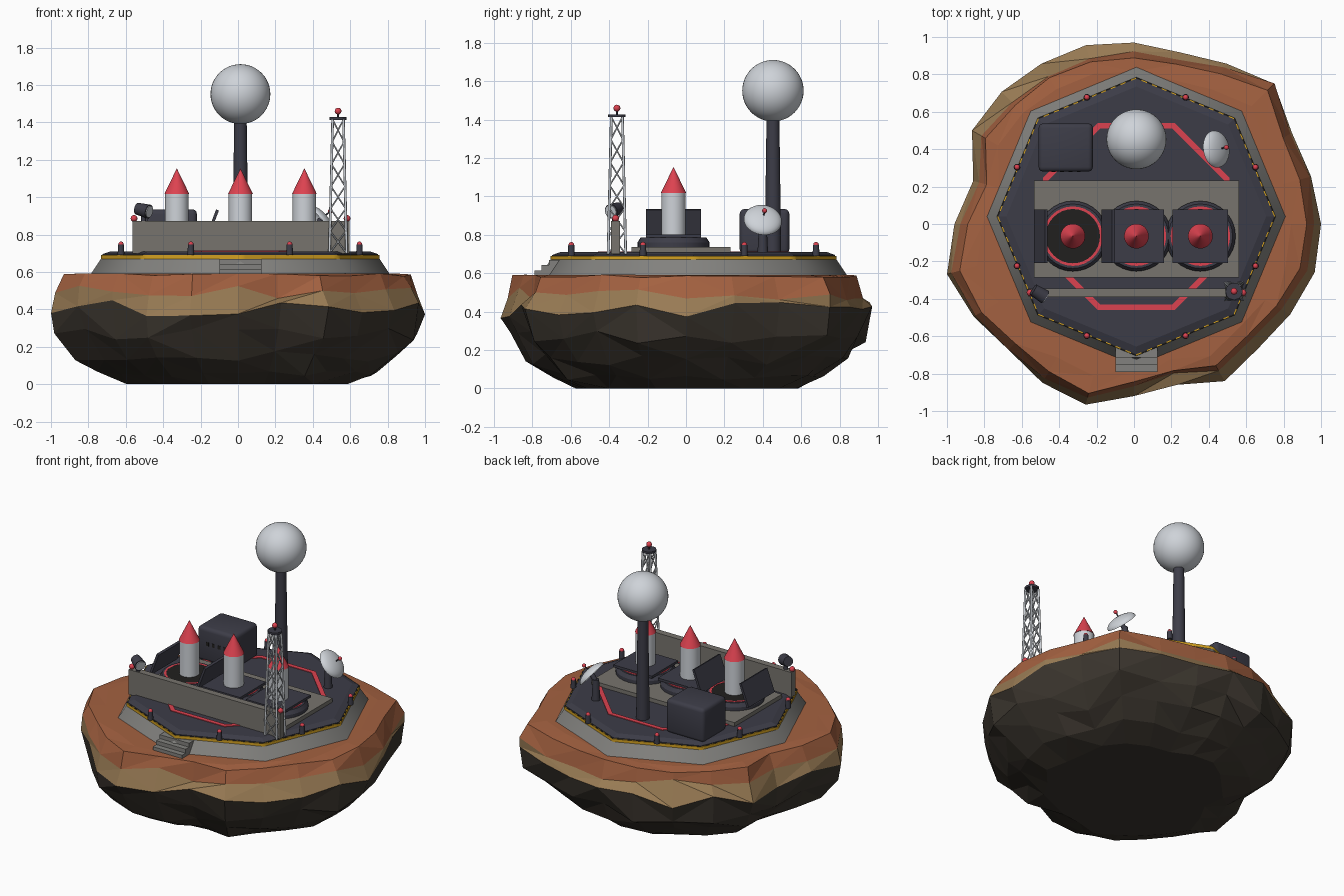
import bpy, bmesh, random
from math import pi, cos, sin, radians
from mathutils import Vector, Matrix

random.seed(4)
cube = bpy.data.objects.get("Cube")
if cube:
    bpy.data.objects.remove(cube, do_unlink=True)


def material(name, rgb):
    m = bpy.data.materials.new(name)
    m.use_nodes = True
    m.diffuse_color = (*rgb, 1)
    m.node_tree.nodes["Principled BSDF"].inputs["Base Color"].default_value = (*rgb, 1)
    return m


RUST = material("rust rock", (.37, .12, .052))
TAN = material("tan rock", (.32, .20, .09))
EARTH = material("dark rock", (.045, .037, .028))
DARK = material("dark metal", (.046, .046, .064))
CONCRETE = material("concrete", (.185, .175, .155))
PLATFORM = material("platform grey", (.225, .222, .21))
RED = material("signal red", (.72, .055, .08))
YELLOW = material("hazard yellow", (.66, .36, .015))
WHITE = material("pale grey", (.62, .65, .69))
BLACK = material("soot black", (.015, .014, .013))

CX, CY = .012, .04     # platform centre
DECK = .71             # deck height


def finish(name, bm, *mats, smooth=0):
    """smooth is the largest edge angle that is shaded smooth."""
    bmesh.ops.recalc_face_normals(bm, faces=bm.faces)
    for f in bm.faces:
        f.smooth = smooth > 0
    for e in bm.edges:
        e.smooth = e.calc_face_angle(0) < smooth
    mesh = bpy.data.meshes.new(name)
    bm.to_mesh(mesh)
    bm.free()
    for m in mats:
        mesh.materials.append(m)
    ob = bpy.data.objects.new(name, mesh)
    bpy.context.collection.objects.link(ob)


def tube(bm, a, b, r1, r2=None, n=24):
    a, b = Vector(a), Vector(b)
    d = b - a
    turn = Matrix() if d.x == d.y == 0 else d.to_track_quat('Z', 'Y').to_matrix().to_4x4()
    bmesh.ops.create_cone(bm, cap_ends=True, segments=n, radius1=r1,
                          radius2=r1 if r2 is None else r2, depth=d.length,
                          matrix=Matrix.Translation((a + b) / 2) @ turn)


def post(bm, x, y, z0, z1, r1, r2=None, n=24):
    tube(bm, (x, y, z0), (x, y, z1), r1, r2, n)


def box(bm, lo, hi, tilt=None):
    lo, hi = Vector(lo), Vector(hi)
    m = Matrix.Translation((lo + hi) / 2) @ Matrix.Diagonal((*(hi - lo), 1))
    bmesh.ops.create_cube(bm, size=1, matrix=(tilt or Matrix()) @ m)


def ball(bm, p, r, u=16, v=10):
    bmesh.ops.create_uvsphere(bm, u_segments=u, v_segments=v, radius=r,
                              matrix=Matrix.Translation(p))


def ring(bm, x, y, r0, r1, z0, z1, n, eight=False, turn=0):
    """Square-section ring, round or eight-sided; returns its top faces."""
    loops = []
    for r, z in ((r0, z0), (r1, z0), (r1, z1), (r0, z1)):
        loop = []
        for i in range(n):
            t = 2 * pi * i / n
            k = cos(pi / 8) / cos(t % (pi / 4) - pi / 8) if eight else 1
            loop.append(bm.verts.new((x + r * k * cos(t + turn), y + r * k * sin(t + turn), z)))
        loops.append(loop)
    tops = []
    for j in range(4):
        p, q = loops[j], loops[(j + 1) % 4]
        for i in range(n):
            f = bm.faces.new((p[i], p[(i + 1) % n], q[(i + 1) % n], q[i]))
            if j == 2:
                tops.append(f)
    return tops


# Floating rock island: irregular outline, coloured by layer
outline = (1.0, .98, .975, 1.06, .99, .95, .97, .99, .99, 1.0, 1.0, .89,
           .96, 1.035, .99, .95, .98, 1.0, .92, .89, .97, .94, .965, 1.0)
# scale, height, ledge wave, radial jitter, height jitter
layers = ((.84, .592, 0, 0, 0), (.925, .585, .02, .01, .008), (.96, .495, .035, .01, .04),
          (1, .41, 0, 0, .045), (.96, .27, 0, .03, .035), (.86, .15, 0, .035, .03),
          (.73, .055, 0, .03, .015), (.58, 0, 0, .06, 0))
bm = bmesh.new()
loops = []
for s, z, wave, rj, zj in layers:
    loop = []
    for i, r in enumerate(outline):
        t = 2 * pi * i / len(outline)
        d = r * (s - wave * cos(2 * t - radians(250))) * (1 + random.uniform(-rj, rj))
        loop.append(bm.verts.new((d * cos(t), d * sin(t), z + random.uniform(-zj, zj))))
    loops.append(loop)
n = len(outline)
for j in range(len(loops) - 1):
    for i in range(n):
        a, b = loops[j][i], loops[j][(i + 1) % n]
        c, d = loops[j + 1][(i + 1) % n], loops[j + 1][i]
        tris = ((a, b, c), (a, c, d)) if random.random() < .5 else ((a, b, d), (b, c, d))
        for tri in tris:
            bm.faces.new(tri).material_index = 0 if j < 2 else 1 if j == 2 else 2
bm.faces.new(loops[0])
bm.faces.new(loops[-1]).material_index = 2
finish("rock_island", bm, RUST, TAN, EARTH)

# Eight-sided platform, hazard edge and deck
bm = bmesh.new()
post(bm, CX, CY, .57, .675, .812, .742, 8)
finish("platform_base", bm, PLATFORM, smooth=.9)
bm = bmesh.new()
for i, f in enumerate(ring(bm, CX, CY, .71, .745, .67, .69, 160, True)):
    f.material_index = i % 2
finish("hazard_edge", bm, YELLOW, BLACK, smooth=.9)
bm = bmesh.new()
post(bm, CX, CY, .67, .695, .737, n=8)
post(bm, CX, CY, .695, DECK, .737, .695, 8)
finish("deck", bm, DARK)
bm = bmesh.new()
ring(bm, CX, CY, .508, .54, DECK - .005, DECK + .004, 8, turn=pi / 8)
finish("deck_marking", bm, RED)

# Front steps
bm = bmesh.new()
for i in range(3):
    box(bm, (-.1, -.79 + i * .038, .58), (.125, -.66, .615 + i * .027))
finish("front_steps", bm, PLATFORM)

# Edge lamps
posts, lamps = bmesh.new(), bmesh.new()
for i in range(8):
    t = pi / 8 + i * pi / 4
    x, y = CX + .69 * cos(t), CY + .69 * sin(t)
    post(posts, x, y, .69, .746, .018, .016, 12)
    ball(lamps, (x, y, .748), .0145)

# Launch plate and front wall
bm = bmesh.new()
box(bm, (-.535, -.285, .70), (.562, .232, .737))
finish("launch_plate", bm, CONCRETE)
bm = bmesh.new()
box(bm, (-.565, -.39, .70), (.595, -.345, .872))
finish("front_wall", bm, CONCRETE)
for x in (-.556, .583):
    ball(lamps, (x, -.367, .886), .018)

# Launch silos with missiles and hatches
collars, rims, pits, bodies, noses, hatches = (bmesh.new() for _ in range(6))
SY = -.065
for i, x in enumerate((-.327, .013, .355)):
    post(collars, x, SY, .73, .76, .188, n=32)
    post(collars, x, SY, .76, .785, .188, .172, 32)
    ring(rims, x, SY, .145, .159, .78, .787, 32)
    post(pits, x, SY, .78, .786, .146, n=32)
    post(bodies, x, SY, .75, 1.018, .063, n=32)
    post(noses, x, SY, 1.018, 1.152, .066, .001, 32)
    if i:
        box(hatches, (x - .148, SY - .143, .785), (x + .148, SY + .143, .802))
    if i < 2:
        hinge = x - (.188, .208)[i == 0]
        lean = Matrix.Translation((hinge, SY, .783)) @ Matrix.Rotation(radians(21), 4, 'Y')
        box(hatches, (0, -.143, 0), (.016, .143, .162), lean)
finish("silo_collars", collars, DARK, smooth=.6)
finish("silo_rims", rims, RED, smooth=.6)
finish("silo_pits", pits, BLACK)
finish("missile_bodies", bodies, WHITE, smooth=.6)
finish("missile_noses", noses, RED, smooth=.6)
finish("silo_hatches", hatches, DARK)

# Radar ball on its mast
bm = bmesh.new()
post(bm, .013, .453, .70, 1.44, .043, .033)
finish("radar_mast", bm, DARK, smooth=.6)
bm = bmesh.new()
ball(bm, (.013, .453, 1.551), .16, 40, 24)
finish("radar_ball", bm, WHITE, smooth=.6)

# Equipment block with rounded edges and vents
bm = bmesh.new()
box(bm, (-.51, .28, .70), (-.22, .538, .935))
bmesh.ops.bevel(bm, geom=bm.edges[:], offset=.025, segments=3, profile=.5, affect='EDGES')
finish("equipment_block", bm, DARK, smooth=.6)
bm = bmesh.new()
for i in range(4):
    x = -.44 + i * .045
    box(bm, (x, .278, .815), (x + .02, .284, .84))
finish("block_vents", bm, BLACK)

# Domed antenna on a short post
axis = Vector((.74, .12, .65)).normalized()
hub = Vector((.436, .40, .875))
post(posts, .41, .40, .70, .85, .028, .02)
tube(posts, (.41, .40, .83), hub + axis * .01, .016, n=12)
bm = bmesh.new()
bmesh.ops.create_uvsphere(bm, u_segments=32, v_segments=16, radius=.1)
bmesh.ops.delete(bm, geom=[v for v in bm.verts if v.co.z < -.001], context='VERTS')
bmesh.ops.transform(bm, verts=bm.verts, matrix=Matrix.Translation(hub)
                    @ axis.to_track_quat('Z', 'Y').to_matrix().to_4x4()
                    @ Matrix.Diagonal((1, 1, .45, 1)))
finish("antenna_dome", bm, WHITE, smooth=.6)
tube(posts, hub + axis * .03, hub + axis * .075, .004, n=8)
ball(lamps, hub + axis * .078, .013)

# Lattice tower
TX, TY, LOW, TOP = .535, -.36, .70, 1.415
corners = ((1, 1), (-1, 1), (-1, -1), (1, -1))


def corner(i, k):
    w = .046 - .017 * k
    sx, sy = corners[i % 4]
    return (TX + sx * w, TY + sy * w, LOW + (TOP - LOW) * k)


bm = bmesh.new()
BAYS = 6
for i in range(4):
    tube(bm, corner(i, 0), corner(i, 1), .007, n=8)
    for j in range(BAYS):
        k0, k1 = j / BAYS, (j + 1) / BAYS
        tube(bm, corner(i, k0), corner(i + 1, k1), .004, n=6)
        tube(bm, corner(i + 1, k0), corner(i, k1), .004, n=6)
finish("lattice_tower", bm, WHITE, smooth=1.1)
bm = bmesh.new()
post(bm, TX, TY, 1.413, 1.428, .046, n=12)
post(bm, TX, TY, 1.425, 1.455, .006, n=8)
finish("tower_cap", bm, DARK)
ball(lamps, (TX, TY, 1.46), .018)

# Searchlight on the wall
aim = Vector((.8, -.5, -.2)).normalized()
lamp = Vector((-.505, -.372, .93))
post(posts, lamp.x, lamp.y, .86, .92, .014, n=12)
tube(posts, lamp - aim * .04, lamp + aim * .035, .032, .038)
bm = bmesh.new()
tube(bm, lamp + aim * .033, lamp + aim * .04, .032)
finish("searchlight_lens", bm, WHITE, smooth=.6)

finish("posts_and_mounts", posts, DARK, smooth=.6)
finish("signal_lamps", lamps, RED, smooth=.6)
